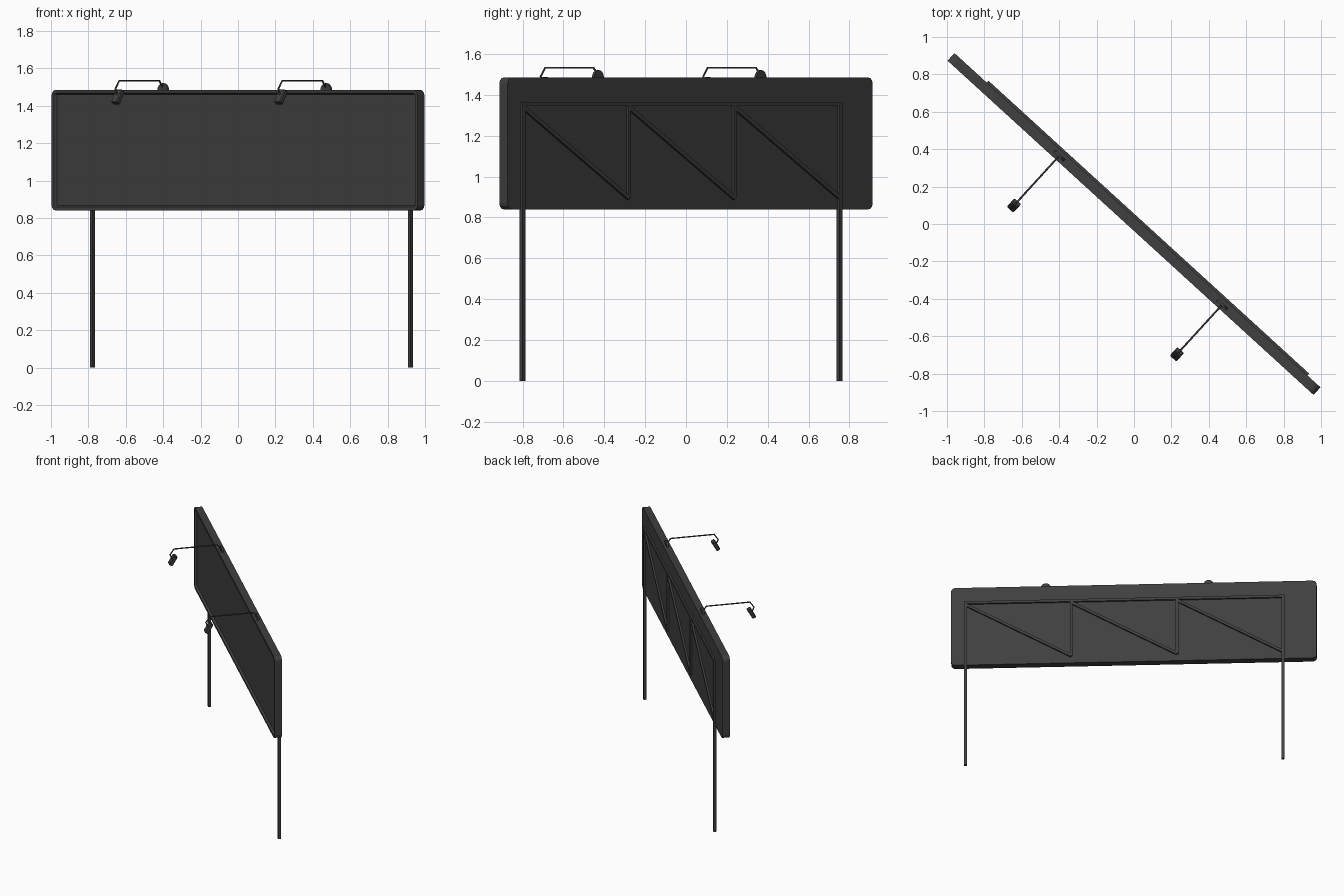
import bpy, bmesh, math
from mathutils import Vector, Matrix

cube = bpy.data.objects.get("Cube")
if cube:
    bpy.data.objects.remove(cube, do_unlink=True)

# Whole sign is built along x, then turned about z
TURN = Matrix.Rotation(math.radians(-42.4), 4, 'Z')

paint = bpy.data.materials.new("dark_grey_metal")
paint.use_nodes = True
GREY = (0.05, 0.05, 0.05, 1)
paint.diffuse_color = GREY
paint.node_tree.nodes["Principled BSDF"].inputs["Base Color"].default_value = GREY


def finish(name, bm):
    bmesh.ops.recalc_face_normals(bm, faces=bm.faces)
    mesh = bpy.data.meshes.new(name)
    bm.to_mesh(mesh)
    bm.free()
    mesh.materials.append(paint)
    ob = bpy.data.objects.new(name, mesh)
    ob.matrix_world = TURN
    bpy.context.collection.objects.link(ob)
    return ob


def box(size, centre, tilt=0.0):
    bm = bmesh.new()
    place = Matrix.Translation(centre) @ Matrix.Rotation(tilt, 4, 'X')
    bmesh.ops.create_cube(bm, size=1, matrix=place @ Matrix.Diagonal((*size, 1)))
    return bm


def bar(name, a, b, width):
    """Square bar between two points."""
    a, b = Vector(a), Vector(b)
    along = (b - a).normalized()
    back = Vector((0, 1, 0))
    if abs(along.y) > 0.5:
        back = Vector((1, 0, 0))
    side = along.cross(back).normalized()
    back = side.cross(along)
    rot = Matrix((side, back, along)).transposed().to_4x4()
    bm = bmesh.new()
    bmesh.ops.create_cube(bm, size=1, matrix=Matrix.Translation((a + b) / 2) @ rot
                          @ Matrix.Diagonal((width, width, (b - a).length, 1)))
    return finish(name, bm)


# Sign board with rounded corners and a recessed front
LENGTH, DEPTH, LOW, HIGH = 2.65, 0.055, 0.84, 1.485
bm = box((LENGTH, DEPTH, HIGH - LOW), (0, 0, (LOW + HIGH) / 2))
corners = [e for e in bm.edges if abs(e.verts[0].co.y - e.verts[1].co.y) > 0.01]
bmesh.ops.bevel(bm, geom=corners, offset=0.03, segments=3, profile=0.5, affect='EDGES')
bm.normal_update()
front = min(bm.faces, key=lambda f: f.calc_center_median().y)
bmesh.ops.inset_region(bm, faces=[front], thickness=0.018)
bmesh.ops.inset_region(bm, faces=[front], thickness=0.008, depth=-0.015)
finish("sign_board", bm)

# Posts and rear truss
LEFT, RIGHT, BACK, W = 1.22, -1.081, 0.031, 0.02
TOP, FOOT = 1.355, 0.895
bay = (RIGHT - LEFT) / 3
for name, x in (("left_post", LEFT), ("right_post", RIGHT)):
    bar(name, (x, BACK, 0), (x, BACK, TOP + W / 2), W)
bar("truss_top_rail", (LEFT, BACK, TOP), (RIGHT, BACK, TOP), W)
for i in range(3):
    x = LEFT + i * bay
    if i:
        bar(f"truss_upright_{i}", (x, BACK, FOOT), (x, BACK, TOP), W)
    bar(f"truss_brace_{i + 1}", (x, BACK, TOP - 0.015), (x + bay, BACK, FOOT), W)

# Floodlights on arms over the top edge
for side, x in (("left", 0.639), ("right", -0.541)):
    bm = bmesh.new()
    bmesh.ops.create_cone(bm, cap_ends=True, segments=16, radius1=0.036, radius2=0.036, depth=0.014,
                          matrix=Matrix.Translation((x, 0, HIGH)) @ Matrix.Rotation(math.pi / 2, 4, 'X'))
    finish(f"{side}_light_bracket", bm)

    curve = bpy.data.curves.new(f"{side}_light_arm", 'CURVE')
    curve.dimensions = '3D'
    curve.bevel_depth = 0.005
    curve.bevel_resolution = 1
    curve.use_fill_caps = True
    path = [(0, 1.495), (-0.03, 1.533), (-0.35, 1.533), (-0.38, 1.49), (-0.365, 1.455)]
    spline = curve.splines.new('POLY')
    spline.points.add(len(path) - 1)
    for point, (y, z) in zip(spline.points, path):
        point.co = (x, y, z, 1)
    curve.materials.append(paint)
    arm = bpy.data.objects.new(f"{side}_light_arm", curve)
    arm.matrix_world = TURN
    bpy.context.collection.objects.link(arm)

    bm = box((0.048, 0.08, 0.03), (x, -0.36, 1.447), math.radians(60))
    bmesh.ops.bevel(bm, geom=bm.edges[:], offset=0.005, segments=1, affect='EDGES')
    finish(f"{side}_lamp_head", bm)
